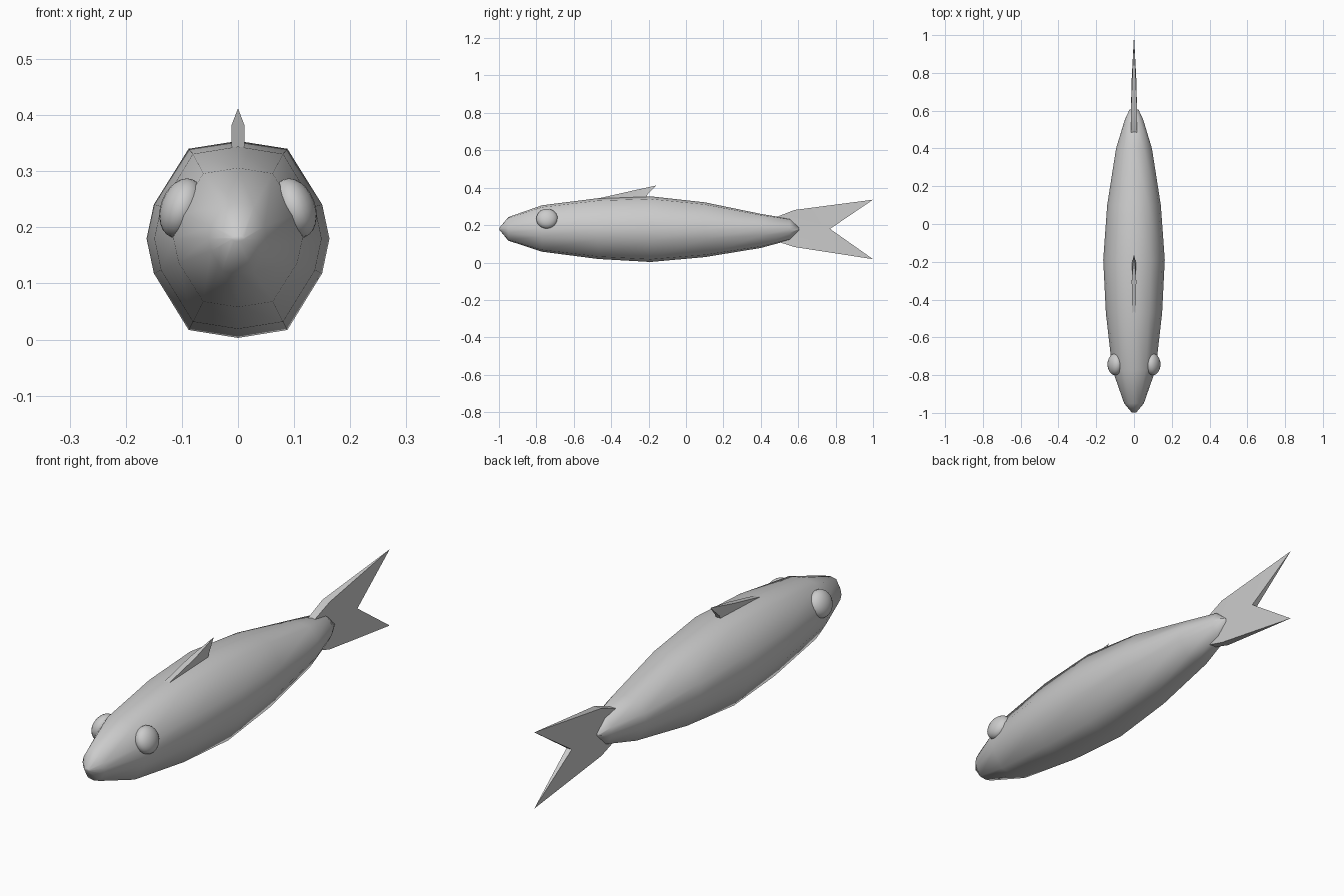
import bpy, bmesh, math

if "Cube" in bpy.data.objects:
    bpy.data.objects.remove(bpy.data.objects["Cube"], do_unlink=True)

GREY = (0.6, 0.6, 0.6, 1)
mat = bpy.data.materials.new("plain grey")
mat.use_nodes = True
mat.diffuse_color = GREY
mat.node_tree.nodes["Principled BSDF"].inputs["Base Color"].default_value = GREY


def finish(name, bm, angle):
    """Turn a bmesh into a smooth-shaded object with sharp edges kept."""
    bmesh.ops.recalc_face_normals(bm, faces=bm.faces)
    mesh = bpy.data.meshes.new(name)
    bm.to_mesh(mesh)
    bm.free()
    mesh.materials.append(mat)
    ob = bpy.data.objects.new(name, mesh)
    bpy.context.collection.objects.link(ob)
    bpy.ops.object.select_all(action='DESELECT')
    ob.select_set(True)
    bpy.context.view_layer.objects.active = ob
    bpy.ops.object.shade_smooth_by_angle(angle=math.radians(angle))
    return ob


# Body: twelve-sided rings (y, half width, top z, bottom z) around an axis
AXIS = 0.18
RINGS = [(-0.998, 0.012, 0.185, 0.175), (-0.95, 0.052, 0.243, 0.117),
         (-0.77, 0.115, 0.306, 0.058), (-0.47, 0.149, 0.344, 0.019),
         (-0.19, 0.163, 0.354, 0.003), (0.10, 0.142, 0.322, 0.029),
         (0.40, 0.095, 0.260, 0.078), (0.555, 0.048, 0.234, 0.120),
         (0.605, 0.024, 0.187, 0.173)]
QUARTER = [(1, 0), (0.92, 0.35), (0.54, 0.92), (0, 1)]
HALF = QUARTER + [(-x, z) for x, z in QUARTER[2::-1]]
SECTION = HALF + [(x, -z) for x, z in HALF[-2:0:-1]]

bm = bmesh.new()
loops = []
for y, w, top, bottom in RINGS:
    loops.append([bm.verts.new((x * w, y, AXIS + z * (top - AXIS if z > 0 else AXIS - bottom)))
                  for x, z in SECTION])
n = len(SECTION)
for a, b in zip(loops, loops[1:]):
    for i in range(n):
        j = (i + 1) % n
        bm.faces.new((a[i], a[j], b[j], b[i]))
bm.faces.new(loops[0])
bm.faces.new(loops[-1])
finish("body", bm, 60)


def fin(name, outline, faces):
    """Fin from (y, z, half thickness) points; zero thickness gives one shared point."""
    bm = bmesh.new()
    sides = [[], []]
    for y, z, t in outline:
        left = bm.verts.new((t, y, z))
        sides[0].append(left)
        sides[1].append(bm.verts.new((-t, y, z)) if t else left)
    for side in sides:
        for f in faces:
            bm.faces.new([side[i] for i in f])
    # Rim between the two sides
    for i in range(len(outline)):
        j = (i + 1) % len(outline)
        rim = []
        for v in (sides[0][i], sides[0][j], sides[1][j], sides[1][i]):
            if v not in rim:
                rim.append(v)
        if len(rim) > 2:
            bm.faces.new(rim)
    return finish(name, bm, 40)


fin("tail_fin",
    [(0.48, 0.18, 0.015), (0.48, 0.242, 0.015), (0.58, 0.281, 0.017), (1.0, 0.336, 0),
     (0.77, 0.18, 0.012), (1.0, 0.018, 0), (0.58, 0.083, 0.017), (0.48, 0.115, 0.015)],
    [(0, 1, 2, 4), (2, 3, 4), (4, 5, 6), (0, 4, 6, 7)])
fin("back_fin",
    [(-0.49, 0.338, 0.011), (-0.30, 0.381, 0.012), (-0.16, 0.412, 0),
     (-0.205, 0.365, 0.010), (-0.22, 0.335, 0.010)],
    [(0, 1, 3, 4), (1, 2, 3)])

# Eyes: flattened balls leaning with the sides of the head
for side, name in ((1, "left_eye"), (-1, "right_eye")):
    bm = bmesh.new()
    bmesh.ops.create_uvsphere(bm, u_segments=20, v_segments=12, radius=1)
    eye = finish(name, bm, 60)
    eye.scale = (0.038, 0.058, 0.055)
    eye.rotation_euler = (0, -side * math.radians(20), 0)
    eye.location = (side * 0.1, -0.743, 0.234)
